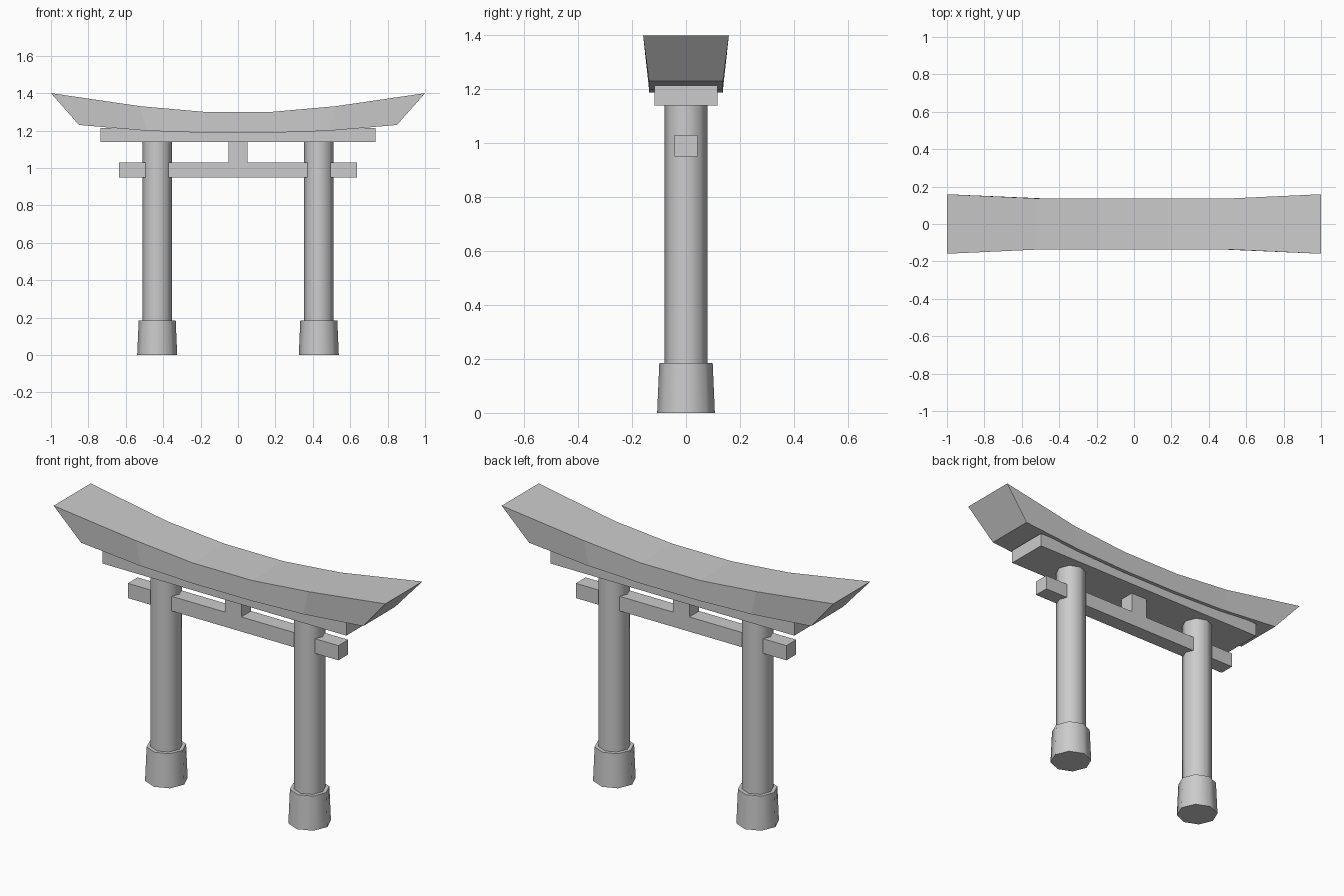
import bpy, bmesh, math

if "Cube" in bpy.data.objects:
    bpy.data.objects.remove(bpy.data.objects["Cube"])


def finish(name, bm, smooth=False):
    bmesh.ops.recalc_face_normals(bm, faces=bm.faces)
    mesh = bpy.data.meshes.new(name)
    bm.to_mesh(mesh)
    bm.free()
    ob = bpy.data.objects.new(name, mesh)
    bpy.context.collection.objects.link(ob)
    if smooth:
        bpy.ops.object.select_all(action='DESELECT')
        ob.select_set(True)
        bpy.context.view_layer.objects.active = ob
        bpy.ops.object.shade_smooth_by_angle(angle=math.radians(50))
    return ob


def extrude_outline(name, outline, half_depth):
    # Front outline in x/z, extruded along y
    bm = bmesh.new()
    face = bm.faces.new([bm.verts.new((x, -half_depth, z)) for x, z in outline])
    ext = bmesh.ops.extrude_face_region(bm, geom=[face])
    verts = [v for v in ext["geom"] if isinstance(v, bmesh.types.BMVert)]
    bmesh.ops.translate(bm, verts=verts, vec=(0, 2 * half_depth, 0))
    return finish(name, bm)


def octagon_column(name, x, rings):
    # Eight-sided column from (radius, z) rings
    bm = bmesh.new()
    loops = [[bm.verts.new((x + r * math.cos(i * math.pi / 4),
                            r * math.sin(i * math.pi / 4), z)) for i in range(8)]
             for r, z in rings]
    for a, b in zip(loops, loops[1:]):
        for i in range(8):
            j = (i + 1) % 8
            bm.faces.new((a[i], a[j], b[j], b[i]))
    bm.faces.new(loops[0])
    bm.faces.new(loops[-1])
    return finish(name, bm, smooth=True)


# Pillars with tapered footings
for side, x in (("left", -0.432), ("right", 0.432)):
    octagon_column(side + "_pillar", x, [(0.079, 0.15), (0.079, 1.15)])
    octagon_column(side + "_footing", x, [(0.107, 0), (0.099, 0.185)])

# Tie beam with central strut, flush in one piece
half = [(0.635, 0.95), (0.635, 1.03), (0.05, 1.03), (0.05, 1.145)]
extrude_outline("tie_beam", half + [(-x, z) for x, z in reversed(half)], 0.042)

# Straight lintel under the roof beam
extrude_outline("lower_lintel", [(-0.735, 1.14), (0.735, 1.14),
                                 (0.735, 1.214), (-0.735, 1.214)], 0.117)

# Curved roof beam: top x, top z, top half depth, bottom x, bottom z
stations = [(0.18, 1.30, 0.137, 0.17, 1.188),
            (0.52, 1.33, 0.137, 0.49, 1.199),
            (1.00, 1.40, 0.159, 0.85, 1.23)]
stations = [(-a, b, c, -d, e) for a, b, c, d, e in reversed(stations)] + stations
bm = bmesh.new()
sections = [[bm.verts.new(p) for p in ((tx, -w, tz), (tx, w, tz),
                                       (bx, 0.137, bz), (bx, -0.137, bz))]
            for tx, tz, w, bx, bz in stations]
for a, b in zip(sections, sections[1:]):
    for i in range(4):
        j = (i + 1) % 4
        bm.faces.new((a[i], a[j], b[j], b[i]))
bm.faces.new(sections[0])
bm.faces.new(sections[-1])
finish("roof_beam", bm)
